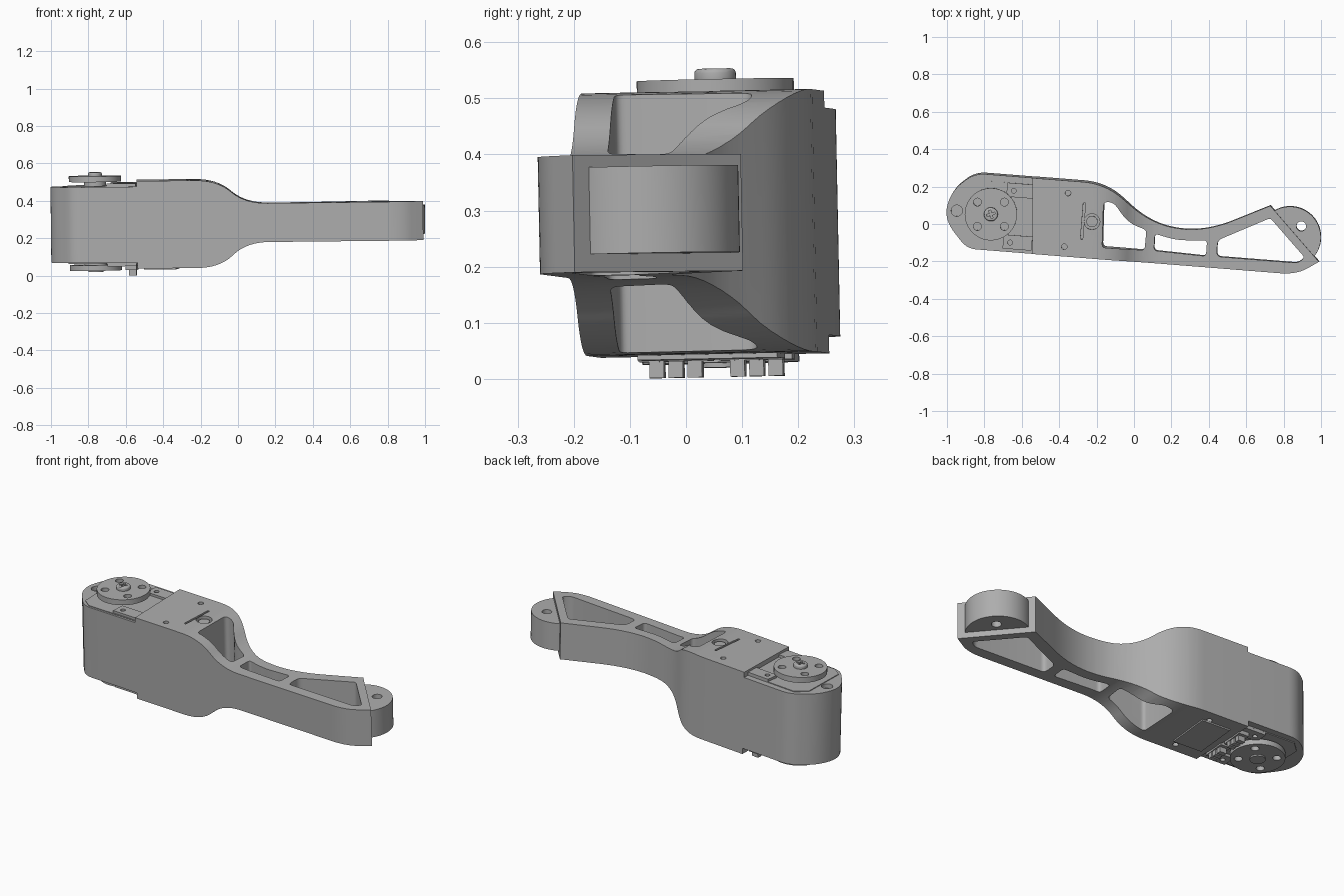
import bpy
import bmesh
import math
from mathutils import Matrix, Vector

cube = bpy.data.objects.get("Cube")
if cube:
    bpy.data.objects.remove(cube, do_unlink=True)

GREY = (0.42, 0.42, 0.42, 1.0)
grey = bpy.data.materials.new("plain grey")
grey.use_nodes = True
grey.diffuse_color = GREY
grey.node_tree.nodes["Principled BSDF"].inputs["Base Color"].default_value = GREY

YAW = math.radians(-4.6)
parts = []


def rounded(corners, steps=8):
    """Polygon from (x, y, radius) corners, each eased by a quadratic curve."""
    out = []
    n = len(corners)
    for i, (x, y, r) in enumerate(corners):
        p = Vector((x, y))
        if r == 0:
            out.append(p)
            continue
        a = Vector(corners[i - 1][:2]) - p
        b = Vector(corners[(i + 1) % n][:2]) - p
        start = p + a.normalized() * min(r, a.length * 0.48)
        end = p + b.normalized() * min(r, b.length * 0.48)
        for k in range(steps + 1):
            t = k / steps
            out.append(start * (1 - t) ** 2 + p * 2 * t * (1 - t) + end * t * t)
    return out


def prism(name, points, low, high, along="z"):
    """Extrude a flat polygon along z, or along y for a side profile."""
    bm = bmesh.new()
    if along == "z":
        verts = [bm.verts.new((p[0], p[1], low)) for p in points]
        push = (0, 0, high - low)
    else:
        verts = [bm.verts.new((p[0], low, p[1])) for p in points]
        push = (0, high - low, 0)
    face = bm.faces.new(verts)
    grown = bmesh.ops.extrude_face_region(bm, geom=[face])["geom"]
    bmesh.ops.translate(bm, vec=push, verts=[g for g in grown if isinstance(g, bmesh.types.BMVert)])
    bmesh.ops.recalc_face_normals(bm, faces=bm.faces)
    mesh = bpy.data.meshes.new(name)
    bm.to_mesh(mesh)
    bm.free()
    obj = bpy.data.objects.new(name, mesh)
    bpy.context.collection.objects.link(obj)
    mesh.materials.append(grey)
    parts.append(obj)
    return obj


def circle(x, y, r, n=40):
    return [(x + r * math.cos(math.tau * i / n), y + r * math.sin(math.tau * i / n)) for i in range(n)]


def disc(name, x, y, r, low, high):
    return prism(name, circle(x, y, r), low, high)


def box(name, x, y, w, d, low, high, turn=YAW):
    c, s = math.cos(turn), math.sin(turn)
    pts = [(x + c * u * w / 2 - s * v * d / 2, y + s * u * w / 2 + c * v * d / 2)
           for u, v in ((-1, -1), (1, -1), (1, 1), (-1, 1))]
    return prism(name, pts, low, high)


def combine(obj, cutter, operation="DIFFERENCE"):
    mod = obj.modifiers.new("cut", "BOOLEAN")
    mod.operation, mod.object, mod.solver = operation, cutter, "EXACT"
    bpy.context.view_layer.objects.active = obj
    bpy.ops.object.modifier_apply(modifier=mod.name)
    parts.remove(cutter)
    bpy.data.objects.remove(cutter, do_unlink=True)


# Arm body: plan outline intersected with the side profile
plan = rounded([(-0.85, 0.275, 0.06), (-0.975, 0.18, 0.12), (-1.015, 0.03, 0.12), (-0.89, -0.128, 0.05),
                (0.87, -0.268, 0.09), (0.99, -0.2, 0), (0.73, 0.1, 0),
                (0.38, -0.042, 0.17), (0.1, -0.002, 0.15), (-0.15, 0.22, 0.12)])
side = rounded([(-1.1, 0.08, 0), (-0.54, 0.08, 0), (-0.54, 0.047, 0), (-0.1, 0.047, 0.12),
                (0.045, 0.182, 0.12), (1.1, 0.182, 0), (1.1, 0.391, 0), (0.04, 0.389, 0.12),
                (-0.11, 0.515, 0.12), (-0.54, 0.515, 0), (-0.54, 0.485, 0), (-1.1, 0.485, 0)])
body = prism("arm_body", plan, -0.1, 0.7)
combine(body, prism("side_profile", side, -0.6, 0.6, "y"), "INTERSECT")

# Lightening windows through the arm
windows = [
    [(-0.16, 0.125, 0.03), (-0.105, 0.118, 0.03), (-0.03, 0.01, 0.08), (0.068, -0.03, 0.02),
     (0.058, -0.138, 0.02), (-0.168, -0.122, 0.02)],
    [(0.113, -0.05, 0.02), (0.23, -0.085, 0.06), (0.392, -0.085, 0.02), (0.386, -0.17, 0.02),
     (0.108, -0.14, 0.02)],
    [(0.448, -0.085, 0.025), (0.73, 0.034, 0.015), (0.915, -0.178, 0.02), (0.875, -0.206, 0.02),
     (0.444, -0.172, 0.025)],
]
for w in windows:
    combine(body, prism("window_cutter", rounded(w, 5), -0.2, 0.8))

# Shallow holes and slot in the body faces
for x, y in ((-0.35, 0.17), (-0.37, -0.117)):
    combine(body, disc("hole_cutter", x, y, 0.015, 0.49, 0.6))
    combine(body, disc("hole_cutter", x, y, 0.015, 0, 0.07))
combine(body, disc("pivot_cutter", -0.945, 0.075, 0.03, 0.46, 0.6))
combine(body, disc("button_cutter", -0.222, 0.017, 0.042, 0.485, 0.6))
combine(body, box("slot_cutter", -0.27, 0.02, 0.012, 0.195, 0.49, 0.6))
disc("button", -0.222, 0.017, 0.03, 0.47, 0.505)

# Motor case plates with chamfered corners, on both faces
case = [(-0.91, 0.187), (-0.85, 0.24), (-0.54, 0.215), (-0.54, -0.143), (-0.86, -0.12), (-0.91, -0.08)]
for name, low, high in (("upper_motor_case", 0.47, 0.489), ("lower_motor_case", 0.075, 0.095)):
    prism(name, case, low, high)

# Screw tabs beside the motor, on both faces
for x, y in ((-0.6, 0.182), (-0.62, -0.095)):
    for name, low, high in (("upper_tab", 0.48, 0.503), ("lower_tab", 0.06, 0.09)):
        tab = box(name, x, y, 0.155, 0.075, low, high)
        combine(tab, disc("tab_hole_cutter", x - 0.04, y, 0.013, low - 0.01, high + 0.01))

# Drive horns: disc with four holes, hub and screw
HX, HY = -0.762, 0.057
for name, low, high in (("upper_horn", 0.51, 0.541), ("lower_horn", 0.036, 0.066)):
    horn = disc(name, HX, HY, 0.14, low, high)
    for sx in (-1, 1):
        for sy in (-1, 1):
            combine(horn, disc("horn_cutter", HX + sx * 0.072, HY + sy * 0.065, 0.021, low - 0.01, high + 0.01))
disc("upper_hub", HX, HY, 0.06, 0.48, 0.52)
disc("lower_hub", HX, HY, 0.06, 0.055, 0.09)
disc("lower_boss", HX, HY, 0.04, 0.028, 0.05)
screw = disc("horn_screw", HX, HY, 0.037, 0.53, 0.561)
bevel = screw.modifiers.new("soft_edge", "BEVEL")
bevel.width, bevel.segments = 0.008, 3
bpy.context.view_layer.objects.active = screw
bpy.ops.object.modifier_apply(modifier=bevel.name)
for turn in (0.3, 0.3 + math.pi / 2):
    combine(screw, box("cross_cutter", HX, HY, 0.045, 0.011, 0.55, 0.6, turn))

# Underside connectors with pins
for group in (-0.022, 0.122):
    box("connector", -0.57, group, 0.06, 0.13, 0.038, 0.09)
    for step in (-1, 0, 1):
        y = group + step * 0.034
        box("connector_pin", -0.565, y, 0.04, 0.026, 0.009, 0.05)

# Underside cover plate
box("cover_plate", -0.41, 0.04, 0.17, 0.25, 0.039, 0.05)

# Rounded tip pad seated in the slanted end wall
facing = math.atan2(0.655, 0.756)
arc = [facing + math.radians(85.8) * (i / 20 - 1) for i in range(41)]
tip = prism("tip_pad", [(0.835 + 0.165 * math.cos(a), -0.07 + 0.165 * math.sin(a)) for a in arc], 0.214, 0.369)
combine(tip, disc("tip_hole_cutter", 0.895, -0.01, 0.026, 0.1, 0.5))

# Slight overall lean, then smooth shading with sharp edges kept
pivot = Matrix.Translation((0, 0, 0.28))
lean = pivot @ Matrix.Rotation(0.02, 4, "X") @ Matrix.Rotation(-0.012, 4, "Y") @ pivot.inverted()
bpy.ops.object.select_all(action="DESELECT")
for obj in parts:
    obj.data.transform(lean)
    obj.select_set(True)
bpy.context.view_layer.objects.active = body
bpy.ops.object.shade_smooth_by_angle(angle=math.radians(30))
